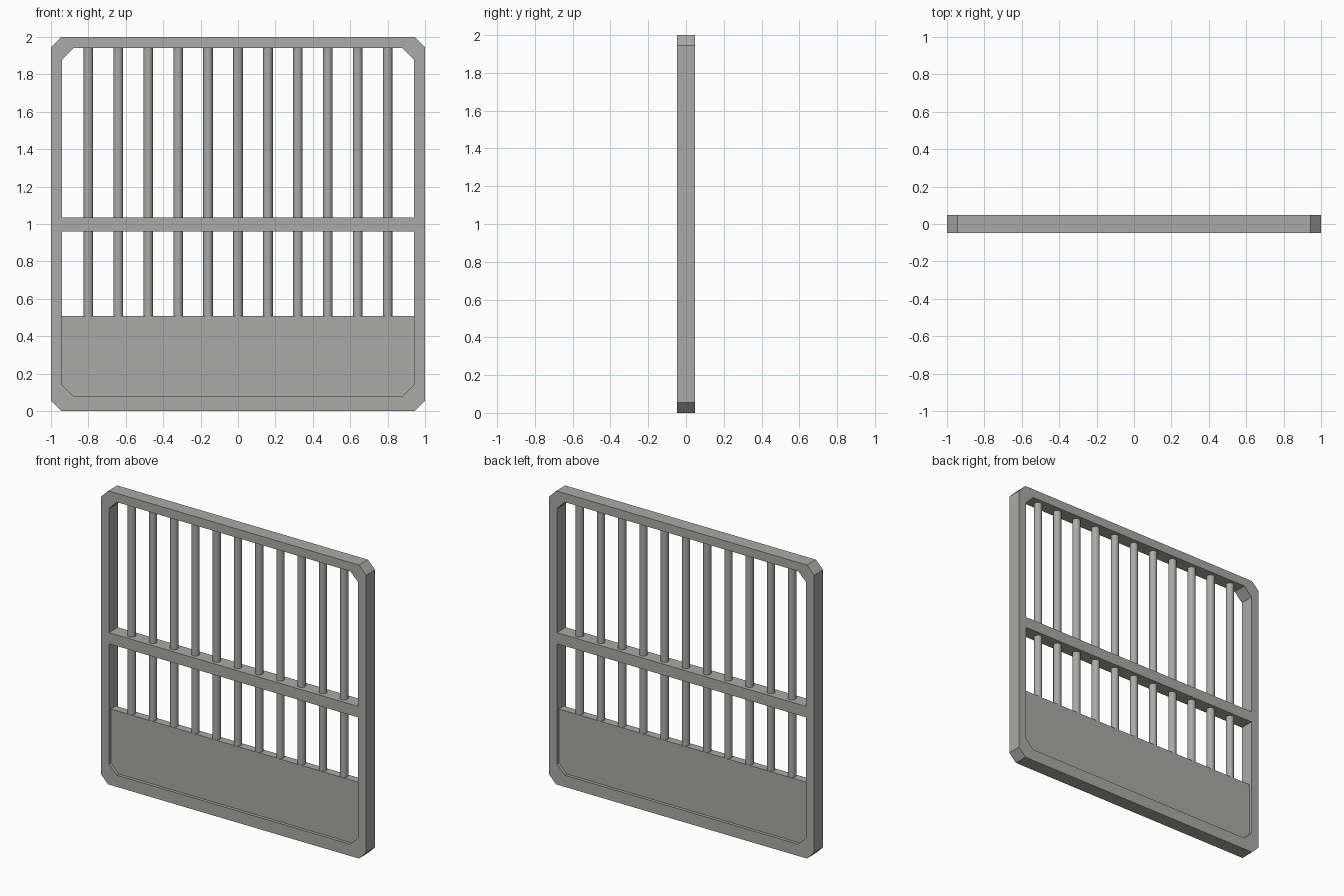
import bpy, bmesh, math

if "Cube" in bpy.data.objects:
    bpy.data.objects.remove(bpy.data.objects["Cube"])

DEPTH = 0.048      # half thickness of frame
PANEL = 0.027      # half thickness of recessed panel

steel = bpy.data.materials.new("warm grey steel")
steel.diffuse_color = (0.40, 0.40, 0.385, 1)
steel.use_nodes = True
steel.node_tree.nodes["Principled BSDF"].inputs["Base Color"].default_value = steel.diffuse_color


def finish(bm, name):
    bmesh.ops.recalc_face_normals(bm, faces=bm.faces)
    mesh = bpy.data.meshes.new(name)
    bm.to_mesh(mesh)
    bm.free()
    mesh.materials.append(steel)
    obj = bpy.data.objects.new(name, mesh)
    bpy.context.collection.objects.link(obj)
    return obj


def chamfered(hw, z0, z1, c):
    """Rectangle outline with cut corners, in x and z."""
    return [(-hw + c, z0), (hw - c, z0), (hw, z0 + c), (hw, z1 - c),
            (hw - c, z1), (-hw + c, z1), (-hw, z1 - c), (-hw, z0 + c)]


def slab(name, outline, half):
    """Extrude an x-z outline through the thickness."""
    bm = bmesh.new()
    front = [bm.verts.new((x, -half, z)) for x, z in outline]
    back = [bm.verts.new((x, half, z)) for x, z in outline]
    bm.faces.new(front)
    bm.faces.new(back)
    n = len(outline)
    for i in range(n):
        j = (i + 1) % n
        bm.faces.new((front[i], front[j], back[j], back[i]))
    return finish(bm, name)


# Outer frame: four chamfered loops joined into a closed ring
outer = chamfered(1.0, 0.0, 2.0, 0.055)
inner = chamfered(0.94, 0.08, 1.94, 0.06)
bm = bmesh.new()
loops = [[bm.verts.new((x, y, z)) for x, z in outline]
         for outline, y in ((outer, -DEPTH), (outer, DEPTH),
                            (inner, DEPTH), (inner, -DEPTH))]
for k in range(4):
    a, b = loops[k], loops[(k + 1) % 4]
    for i in range(8):
        j = (i + 1) % 8
        bm.faces.new((a[i], a[j], b[j], b[i]))
finish(bm, "frame")

# Middle rail, flush with the frame
slab("middle_rail", [(-0.94, 0.96), (0.94, 0.96), (0.94, 1.035), (-0.94, 1.035)], DEPTH)

# Recessed lower panel following the cut bottom corners
slab("lower_panel", [(-0.88, 0.08), (0.88, 0.08), (0.94, 0.14),
                     (0.94, 0.507), (-0.94, 0.507), (-0.94, 0.14)], PANEL)

# Vertical round bars
for i in range(11):
    bpy.ops.mesh.primitive_cylinder_add(vertices=16, radius=0.026, depth=1.94 - 0.505,
                                        location=((i - 5) * 0.16, 0, (1.94 + 0.505) / 2))
    bar = bpy.context.object
    bar.name = f"bar_{i + 1}"
    bar.data.materials.append(steel)
    bpy.ops.object.shade_smooth_by_angle(angle=math.radians(40))
